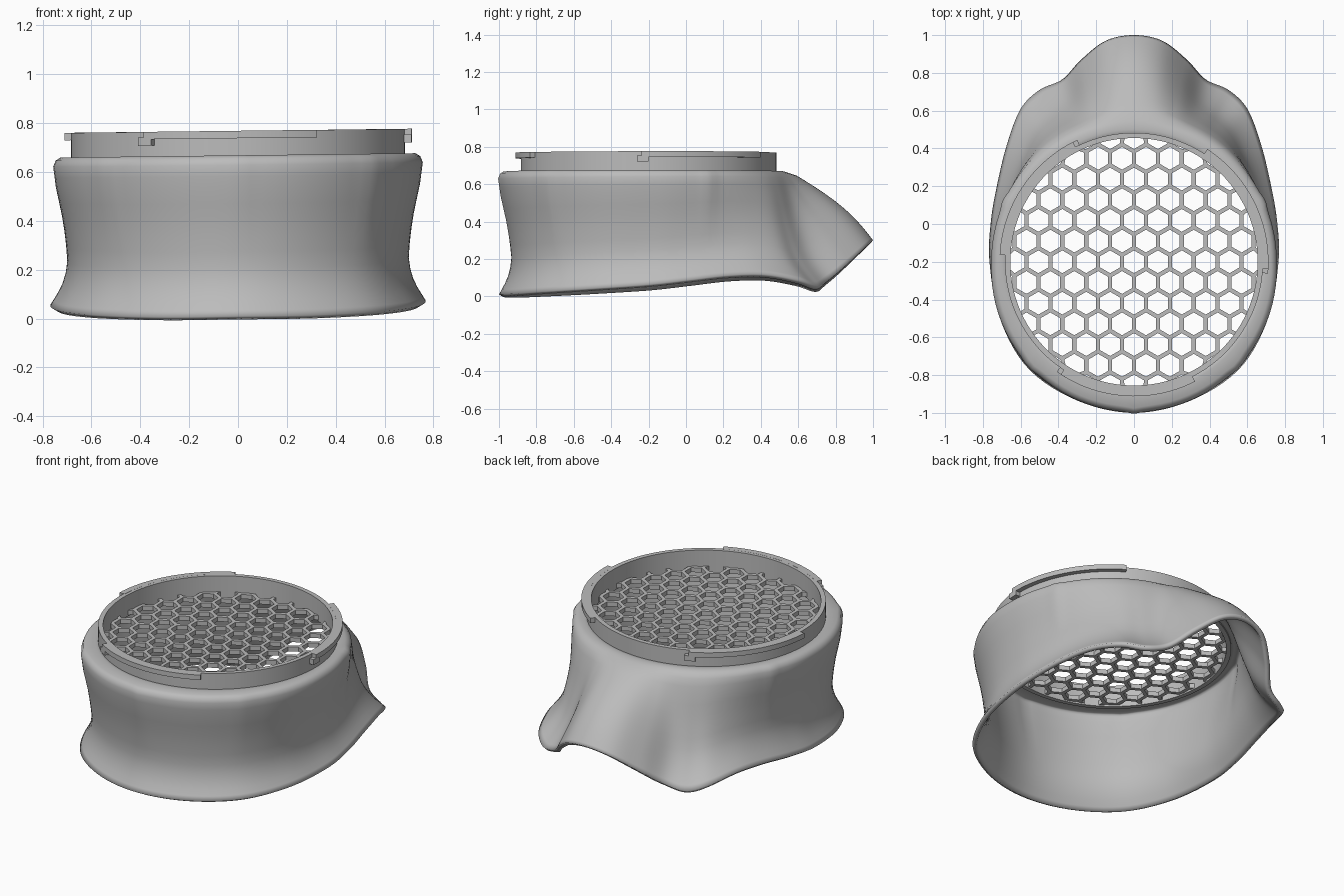
import bpy, bmesh, math
from mathutils import Vector

if "Cube" in bpy.data.objects:
    bpy.data.objects.remove(bpy.data.objects["Cube"])

CY = -0.2        # centre line of the round opening
TILT = 0.012     # slight sideways slope of the whole part
SEG = 160

grey = bpy.data.materials.new("plain grey")
grey.diffuse_color = (0.5, 0.5, 0.5, 1)
grey.use_nodes = True
grey.node_tree.nodes["Principled BSDF"].inputs["Base Color"].default_value = grey.diffuse_color


def make(name, verts, faces, smooth=True, angle=35):
    me = bpy.data.meshes.new(name)
    me.from_pydata([(x, y, z + TILT * x) for x, y, z in verts], [], faces)
    me.materials.append(grey)
    ob = bpy.data.objects.new(name, me)
    bpy.context.collection.objects.link(ob)
    bpy.ops.object.select_all(action='DESELECT')
    ob.select_set(True)
    bpy.context.view_layer.objects.active = ob
    if smooth:
        bpy.ops.object.shade_smooth_by_angle(angle=math.radians(angle))
    return ob


def arc_block(name, r0, r1, z0, z1, a0, a1, n):
    """Rectangular section swept round the opening; closed when a full turn."""
    full = abs(a1 - a0 - 360) < 0.01
    m = n if full else n + 1
    verts, faces = [], []
    for i in range(m):
        a = math.radians(a0 + (a1 - a0) * i / n)
        for r, z in ((r0, z0), (r1, z0), (r1, z1), (r0, z1)):
            verts.append((r * math.cos(a), CY + r * math.sin(a), z))
    for i in range(n):
        j = (i + 1) % m
        for k in range(4):
            l = (k + 1) % 4
            faces.append((4 * i + k, 4 * j + k, 4 * j + l, 4 * i + l)[::-1])
    if not full:
        faces += [(0, 1, 2, 3), (4 * n + 3, 4 * n + 2, 4 * n + 1, 4 * n)]
    return make(name, verts, faces)


def catmull(p, t):
    n = len(p)
    i = int(t) % n
    u = t - int(t)
    a, b, c, d = (p[(i + k) % n] for k in (-1, 0, 1, 2))
    return 0.5 * (2 * b + (c - a) * u + (2 * a - 5 * b + 4 * c - d) * u * u
                  + (3 * b - a - 3 * c + d) * u ** 3)


def lookup(table, t):
    for (t0, v0), (t1, v1) in zip(table, table[1:]):
        if t <= t1:
            return v0 + (v1 - v0) * (t - t0) / (t1 - t0)
    return table[-1][1]


# Lower edge of the skirt: front centre, round the right side, to the rear tip
half = [(0, -1.0, 0.01), (0.3, -0.935, 0.01), (0.56, -0.765, 0.02), (0.71, -0.5, 0.035),
        (0.765, -0.2, 0.055), (0.757, 0.02, 0.08), (0.72, 0.23, 0.105), (0.67, 0.43, 0.11),
        (0.6, 0.61, 0.08), (0.5, 0.71, 0.05), (0.38, 0.765, 0.085), (0.28, 0.87, 0.175),
        (0.15, 0.97, 0.27), (0, 1.0, 0.3)]
edge = [Vector(p) for p in half] + [Vector((-x, y, z)) for x, y, z in half[-2:0:-1]]

# Inward waist of the wall, from shoulder (0) to lower edge (1)
waist = [(0, 0.03), (0.02, 0.01), (0.06, 0), (0.2, 0.012), (0.4, 0.04), (0.55, 0.056),
         (0.7, 0.065), (0.8, 0.058), (0.88, 0.042), (0.95, 0.018), (1, 0)]
rows = [0, 0.02, 0.06, 0.13, 0.2, 0.3, 0.4, 0.5, 0.6, 0.7, 0.78, 0.85, 0.91, 0.96, 1]
ridges = [-90, -135, -45, 25, 155]

verts, faces = [], []
for i in range(SEG):
    b = catmull(edge, i * len(edge) / SEG)
    a = math.atan2(b.y - CY, b.x)
    rb = math.hypot(b.x, b.y - CY)
    rt = 0.755 + 0.04 * max(0, -math.sin(a))
    deg = math.degrees(a)
    # wall is waisted all round but bulges along the rear ridge
    s = min(1, abs(deg - 90 if deg > -90 else deg + 270) / 32)
    w = -0.8 + 1.8 * s * s * (3 - 2 * s)
    bump = sum(0.01 * math.exp(-((deg - r) / 3) ** 2) for r in ridges)
    ring = [(0.66, 0.668), (0.70, 0.668)]
    for t in rows:
        off = lookup(waist, t)
        if w < 1:
            bulge = 0.065 * math.sin(math.pi * t)
            off = off * max(w, 0) + bulge * min(w, 0) + (0.03 * max(0, 1 - t / 0.06) * (1 - max(w, 0)))
        r = rt + (rb - rt) * t - off + bump * max(0, 1 - t / 0.7)
        ring.append((r, 0.668 + (b.z - 0.668) * t))
    verts += [(r * math.cos(a), CY + r * math.sin(a), z) for r, z in ring]
R = len(rows) + 2
for i in range(SEG):
    j = (i + 1) % SEG
    for k in range(R - 1):
        faces.append((i * R + k, i * R + k + 1, j * R + k + 1, j * R + k))
skirt = make("skirt", verts, faces, angle=50)
sol = skirt.modifiers.new("wall", 'SOLIDIFY')
sol.thickness = 0.028
sol.offset = -1

# Neck collar round the opening
arc_block("neck_ring", 0.655, 0.683, 0.632, 0.768, 0, 360, 128)

# Three bayonet tabs, each with a small stop at one end
for n in range(3):
    a = -3 + 120 * n
    arc_block("bayonet_tab_%d" % (n + 1), 0.675, 0.712, 0.738, 0.7685, a, a + 60, 24)
    arc_block("tab_stop_%d" % (n + 1), 0.675, 0.712, 0.712, 0.745, a - 2, a + 3, 3)

# Honeycomb grille: hexagonal frames whose outer points are pulled in to the collar
PITCH, BAR, LIM = 0.1265, 0.022, 0.668
outer = PITCH / math.sqrt(3)
inner = (PITCH - BAR) / math.sqrt(3)
Z0, Z1 = 0.64, 0.668
verts, faces = [], []
for row in range(-8, 9):
    for col in range(-8, 9):
        cx = (col + 0.5 * (row % 2)) * PITCH
        cy = row * PITCH * math.sqrt(3) / 2
        if math.hypot(cx, cy) > LIM + 0.06:
            continue
        base = len(verts)
        for r, z in ((outer, Z0), (inner, Z0), (inner, Z1), (outer, Z1)):
            for k in range(6):
                a = math.radians(60 * k + 30)
                p = Vector((cx + r * math.cos(a), cy + r * math.sin(a)))
                if p.length > LIM:
                    p *= LIM / p.length
                verts.append((p.x, p.y + CY, z))
        for k in range(6):
            l = (k + 1) % 6
            for g in range(3):
                q = base + 6 * g
                faces.append((q + k, q + 6 + k, q + 6 + l, q + l))
grille = make("honeycomb_grille", verts, faces, smooth=False)
bm = bmesh.new()
bm.from_mesh(grille.data)
bmesh.ops.remove_doubles(bm, verts=bm.verts, dist=0.0005)
bmesh.ops.dissolve_degenerate(bm, edges=bm.edges, dist=0.0005)
bm.to_mesh(grille.data)
bm.free()
